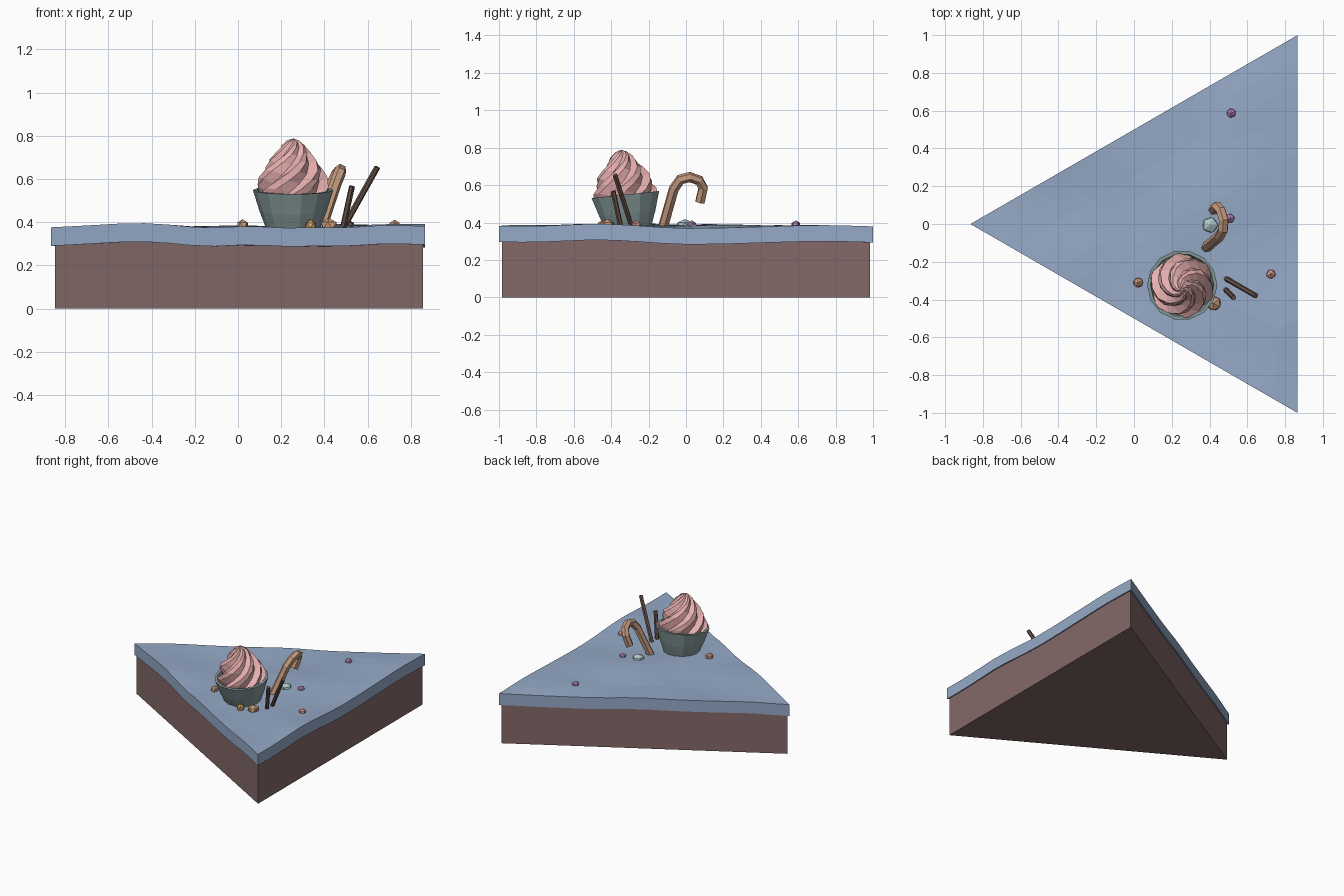
import bpy, bmesh, math
from mathutils import Vector, Matrix, noise

if "Cube" in bpy.data.objects:
    bpy.data.objects.remove(bpy.data.objects["Cube"])


def paint(ob, color):
    mat = bpy.data.materials.new(ob.name + "_colour")
    mat.diffuse_color = (*color, 1)
    mat.use_nodes = True
    mat.node_tree.nodes["Principled BSDF"].inputs["Base Color"].default_value = mat.diffuse_color
    ob.data.materials.append(mat)
    return ob


def finish(bm, name, color, matrix=None):
    bmesh.ops.recalc_face_normals(bm, faces=bm.faces[:])
    if matrix:
        bm.transform(matrix)
    me = bpy.data.meshes.new(name)
    bm.to_mesh(me)
    bm.free()
    ob = bpy.data.objects.new(name, me)
    bpy.context.collection.objects.link(ob)
    return paint(ob, color)


def loft(name, rings, color, matrix=None):
    """Skin a list of equal-sized point rings and cap both ends."""
    bm = bmesh.new()
    rows = [[bm.verts.new(p) for p in ring] for ring in rings]
    n = len(rows[0])
    for a, b in zip(rows, rows[1:]):
        for i in range(n):
            j = (i + 1) % n
            bm.faces.new((a[i], a[j], b[j], b[i]))
    bm.faces.new(rows[0])
    bm.faces.new(rows[-1])
    return finish(bm, name, color, matrix)


def circle(r, z, n):
    return [(r * math.cos(2 * math.pi * i / n), r * math.sin(2 * math.pi * i / n), z)
            for i in range(n)]


def rod(name, points, radius, color):
    cu = bpy.data.curves.new(name, 'CURVE')
    cu.dimensions = '3D'
    cu.bevel_depth = radius
    cu.bevel_resolution = 1
    cu.use_fill_caps = True
    sp = cu.splines.new('POLY')
    sp.use_smooth = False
    sp.points.add(len(points) - 1)
    for p, co in zip(sp.points, points):
        p.co = (*co, 1)
    ob = bpy.data.objects.new(name, cu)
    bpy.context.collection.objects.link(ob)
    bpy.ops.object.select_all(action='DESELECT')
    ob.select_set(True)
    bpy.context.view_layer.objects.active = ob
    bpy.ops.object.convert(target='MESH')
    return paint(bpy.context.object, color)


H = math.sqrt(3) / 2
CX = H / 3  # centroid of the triangular tile

# Cake base: triangular prism, slightly inset under the icing
tri = [(CX + 1.137 * math.cos(a), 1.137 * math.sin(a))
       for a in (math.pi, -math.pi / 3, math.pi / 3)]
loft("cake_base", [[(x, y, z) for x, y in tri] for z in (0, 0.31)], (0.23, 0.14, 0.14))

# Icing: faceted wavy triangular slab
N = 16
bm = bmesh.new()
rows = []
for i in range(N + 1):
    x = -H + 2 * H * i / N
    row = []
    for j in range(i + 1):
        y = (2 * j - i) / N
        z = 0.381 + 0.022 * noise.noise(Vector((x * 2.6 + 3.3, y * 2.6 + 1.7, 0.4)))
        row.append(bm.verts.new((x, y, z)))
    rows.append(row)
for a, b in zip(rows, rows[1:]):
    for j in range(len(a)):
        bm.faces.new((a[j], b[j], b[j + 1]))
        if j:
            bm.faces.new((a[j - 1], b[j], a[j]))
new = bmesh.ops.extrude_face_region(bm, geom=bm.faces[:])["geom"]
bmesh.ops.translate(bm, vec=(0, 0, -0.086),
                    verts=[g for g in new if isinstance(g, bmesh.types.BMVert)])
finish(bm, "icing", (0.30, 0.40, 0.57))

# Cupcake: tilted cup and twisted frosting share one frame
tilt = Matrix.Translation((0.255, -0.305, 0.365)) @ Matrix.Rotation(math.radians(6), 4, 'X')
cup = [(0.122, 0), (0.155, 0.085), (0.186, 0.185), (0.168, 0.185), (0.15, 0.125)]
loft("cup", [circle(r, z, 14) for r, z in cup], (0.25, 0.34, 0.34), tilt)

frosting = [(0.15, 0.12), (0.168, 0.165), (0.166, 0.205), (0.153, 0.245), (0.137, 0.285),
            (0.108, 0.325), (0.078, 0.36), (0.056, 0.392), (0.03, 0.415), (0.006, 0.424)]
lobe = (1.04, 0.98, 0.82)
rings = []
for k, (r, z) in enumerate(frosting):
    ring = []
    for i in range(18):
        a = math.radians(20 * i + 21 * k)
        s = r * lobe[i % 3]
        ring.append((s * math.cos(a), s * math.sin(a), z - 0.02 * (i % 3 == 2) * r / 0.168))
    rings.append(ring)
loft("swirl_frosting", rings, (0.80, 0.43, 0.43), tilt)

# Candy cane
rod("candy_cane", [(0.375, -0.13, 0.35), (0.452, -0.065, 0.58), (0.472, -0.03, 0.63),
                   (0.475, 0.02, 0.643), (0.46, 0.07, 0.625), (0.44, 0.092, 0.585),
                   (0.42, 0.075, 0.51)], 0.028, (0.56, 0.33, 0.21))

# Chocolate sticks
rod("long_stick", [(0.48, -0.285, 0.36), (0.645, -0.38, 0.655)], 0.014, (0.14, 0.085, 0.065))
rod("short_stick", [(0.483, -0.345, 0.36), (0.528, -0.39, 0.567)], 0.014, (0.14, 0.085, 0.065))

# Round candies half sunk in the icing
PURPLE, TEAL, PINK = (0.50, 0.25, 0.52), (0.42, 0.58, 0.58), (0.75, 0.36, 0.29)
ORANGE, AMBER = (0.60, 0.34, 0.20), (0.68, 0.38, 0.14)
candies = [(0.515, 0.587, 0.027, PURPLE), (0.508, 0.03, 0.027, PURPLE),
           (0.403, -0.005, 0.046, TEAL), (0.725, -0.265, 0.027, PINK),
           (0.423, -0.42, 0.042, ORANGE), (0.022, -0.31, 0.029, ORANGE),
           (0.337, -0.45, 0.028, AMBER)]
for k, (x, y, r, col) in enumerate(candies):
    bm = bmesh.new()
    bmesh.ops.create_icosphere(bm, subdivisions=1, radius=r)
    m = Matrix.Translation((x, y, 0.385)) @ Matrix.Diagonal((1, 1, min(1, 0.034 / r), 1))
    finish(bm, f"round_candy_{k + 1}", col, m @ Matrix.Rotation(0.5 + k, 4, 'Z'))
